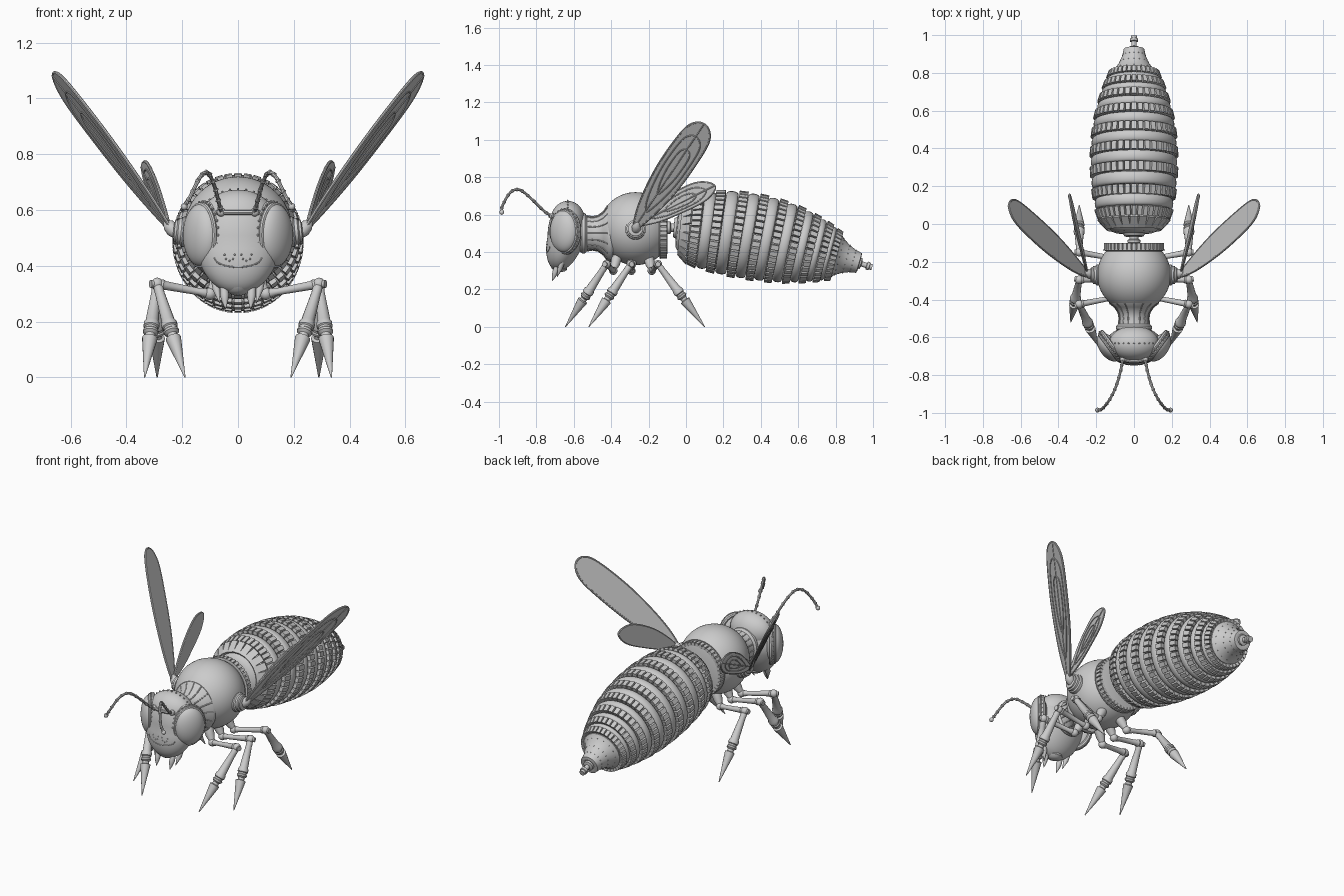
import bpy, bmesh
from math import sin, cos, pi, radians, sqrt, atan
from mathutils import Vector, Matrix

if "Cube" in bpy.data.objects:
    bpy.data.objects.remove(bpy.data.objects["Cube"])

def V(*a): return Vector(a)

def finish(name, bm, fn=None):
    if fn:
        for v in bm.verts: v.co = fn(v.co)
    bmesh.ops.recalc_face_normals(bm, faces=bm.faces)
    me = bpy.data.meshes.new(name); bm.to_mesh(me); bm.free()
    ob = bpy.data.objects.new(name, me)
    bpy.context.collection.objects.link(ob)
    return ob

def lathe(name, prof, origin=(0, 0, 0), axis=(0, 1, 0), seg=32, sx=1, fn=None):
    """Revolve (radius, distance) points about an axis; capped at both ends."""
    bm = bmesh.new()
    q = Vector(axis).to_track_quat('Z', 'Y'); o = Vector(origin); rings = []
    for r, t in prof:
        ring = []
        for i in range(seg):
            p = o + q @ V(r * cos(2*pi*i/seg), r * sin(2*pi*i/seg), t)
            p.x = o.x + (p.x - o.x) * sx
            ring.append(bm.verts.new(p))
        rings.append(ring)
    for a, b in zip(rings, rings[1:]):
        for i in range(seg):
            j = (i + 1) % seg
            bm.faces.new((a[i], a[j], b[j], b[i]))
    bm.faces.new(rings[0]); bm.faces.new(rings[-1])
    return finish(name, bm, fn)

def rod(name, a, b, prof, seg=14):
    """Lathe between two points, profile as (radius, fraction of length)."""
    a, b = Vector(a), Vector(b); d = b - a
    return lathe(name, [(r, f * d.length) for r, f in prof], a, d, seg)

def balls(name, pts, r, sub=1, fn=None):
    bm = bmesh.new()
    for p in pts:
        bmesh.ops.create_icosphere(bm, subdivisions=sub, radius=r, matrix=Matrix.Translation(p))
    return finish(name, bm, fn)

def ellipsoid(name, fn):
    bm = bmesh.new(); bmesh.ops.create_uvsphere(bm, u_segments=40, v_segments=24, radius=1)
    return finish(name, bm, fn)

def teeth(name, y, z0, r, w, n, h=0.03, fn=None, fill=0.72, taper=0):
    """Ring of blocks around the y axis."""
    bm = bmesh.new()
    for i in range(n):
        M = (Matrix.Translation((0, y, z0)) @ Matrix.Rotation(2*pi*i/n, 4, 'Y')
             @ Matrix.Translation((0, 0, r - h/2)) @ Matrix.Rotation(taper, 4, 'X')
             @ Matrix.Diagonal((2*pi*r/n*fill, w, h, 1)))
        bmesh.ops.create_cube(bm, size=1, matrix=M)
    return finish(name, bm, fn)

def smooth(pts, closed=False, n=6):
    """Catmull-Rom through the points."""
    P = [Vector(p) for p in pts]; N = len(P); out = []
    for i in range(N if closed else N - 1):
        g = (lambda k: P[k % N]) if closed else (lambda k: P[max(0, min(N - 1, k))])
        a, b, c, d = g(i-1), g(i), g(i+1), g(i+2)
        for k in range(n):
            t = k / n
            out.append(0.5*(2*b + (c-a)*t + (2*a-5*b+4*c-d)*t*t + (3*b-a-3*c+d)*t**3))
    return out if closed else out + [P[-1]]

def tube(name, pts, r, closed=False):
    cu = bpy.data.curves.new(name, 'CURVE'); cu.dimensions = '3D'
    cu.bevel_depth = r; cu.bevel_resolution = 2; cu.use_fill_caps = True
    sp = cu.splines.new('POLY'); sp.points.add(len(pts) - 1); sp.use_cyclic_u = closed
    for q, p in zip(sp.points, pts): q.co = (*p, 1)
    ob = bpy.data.objects.new(name, cu); bpy.context.collection.objects.link(ob)
    return ob

# ---- Abdomen: built straight along y, then drooped
def droop(p):
    s = p.y + 0.04
    th = atan(0.1 + 0.2 * s)
    return V(p.x, p.y + p.z * sin(th), 0.53 - 0.07*s - 0.13*s*s + p.z * cos(th))

RAD = [(-.04, .12), (0, .165), (.05, .195), (.12, .212), (.22, .226), (.34, .23), (.45, .225),
       (.55, .212), (.65, .187), (.73, .16), (.8, .13)]
def R(y):
    for (a, ra), (b, rb) in zip(RAD, RAD[1:]):
        if y <= b: return ra + (rb - ra) * (y - a) / (b - a)
    return RAD[-1][1]

lathe("abdomen_core", [(R(y) - .03, y) for y, _ in RAD], seg=48, fn=droop)
lathe("abdomen_front_cap", [(.05, -.065), (.06, -.05), (.105, -.045), (.12, -.035), (.165, .0), (.18, .02)],
      seg=40, fn=droop)
teeth("abdomen_front_panels", .0, 0, .172, .07, 24, .02, droop, .9, .75)
TY = [.055, .16, .275, .38, .48, .575, .66, .73, .785]
for i, y in enumerate(TY):
    slope = (R(y + .02) - R(y - .02)) / .04
    teeth(f"abdomen_tooth_ring_{i}", y, 0, R(y) + .006, .05 - .002*i, 40 - (i > 5)*6, .036, droop, .74, atan(slope))
for i, (a, b) in enumerate(zip(TY, TY[1:])):
    y = (a + b) / 2; w = (b - a) * .27; r = R(y) - .016
    lathe(f"abdomen_band_{i}", [(r - .02, y - w)] + [(r + .015*sin(pi*k/8), y - w*cos(pi*k/8)) for k in range(9)]
          + [(r - .02, y + w)], seg=48, fn=droop)
# tail cone, rivets and stinger nozzle
lathe("tail_cone", [(.1, .785), (.118, .79), (.118, .805), (.104, .815), (.08, .85), (.062, .89), (.055, .925),
                    (.04, .928), (.02, .92)], seg=32, fn=droop)
balls("tail_rivets", [V(r*cos(a*pi/8), y, r*sin(a*pi/8)) for r, y in ((.1, .82), (.077, .857), (.062, .893))
                      for a in range(16)], .003, 1, droop)
lathe("stinger", [(.03, .915), (.03, .935), (.014, .94), (.014, .965), (.022, .967), (.022, .98), (.016, .982), (.016, .995)],
      seg=16, fn=droop)

# ---- Waist and thorax
C = V(0, 0, .525)
lathe("waist", [(.03, -.14), (.03, -.1), (.034, -.098), (.034, -.085), (.024, -.08), (.024, -.065), (.05, -.055), (.05, -.04)],
      V(0, 0, .53), seg=20)
lathe("thorax", [(.195*sin(a), -.27 - .195*cos(a)) for a in [radians(40 + 5*k) for k in range(19)]]
      + [(.15, -.14), (.15, -.105), (.135, -.1)], C, seg=48)
teeth("thorax_rear_teeth", -.118, .525, .16, .034, 40, .02)
lathe("thorax_rear_lip", [(.15, -.142), (.163, -.14), (.163, -.136), (.15, -.134)], C, seg=40)
# neck collar with ribs
N = V(0, 0, .5)
NECK = [(.095, -.57), (.108, -.555), (.108, -.54), (.095, -.53), (.09, -.5), (.096, -.47), (.118, -.44), (.148, -.42), (.154, -.405), (.15, -.39)]
lathe("neck", NECK, N, seg=40, sx=.88)
for k in range(16):
    a = 2*pi*k/16
    tube("neck_rib", [V(.88*(r-.001)*cos(a), y, .5 + (r-.001)*sin(a)) for r, y in NECK[3:8]], .0035)

# ---- Head
def headfn(u): return V(.15*u.x, -.64 + .1*u.y - .04*max(0, -u.z), .485 + .185*u.z)
def face(x, z, out=0):
    ux, uz = x / .15, (z - .485) / .185
    return headfn(V(ux, -sqrt(max(0, 1 - ux*ux - uz*uz)), uz)) + V(0, -out, 0)
ellipsoid("head", headfn)
ellipsoid("crown", lambda u: V(.132*u.x, -.632 + .092*u.y, .57 + .103*u.z))
tube("brow_bar", [face(-.075 + .015*k, .592, .006) for k in range(11)], .009)
tube("face_plate_edge", [face(-.085*cos(k*pi/20), .43 - .035*sin(k*pi/20), -.001) for k in range(21)], .003)
for s in (-1, 1):
    balls("face_rivets", [face(s*(.03 + .018*cos(k*pi/4)), .44 - .022*sin(k*pi/4), -.001) for k in range(5)], .004)
balls("crown_rivets", [V(.13*cos(k*pi/14), -.632, .575 + .1*sin(k*pi/14)) for k in range(15)], .005)
lathe("mouth", [(.04, -.03), (.045, 0), (.035, .012), (.015, .02)], V(0, -.68, .315), (0, -.2, -1), 20)

# wing outlines in side view (y, z), starting at the root
FORE = [(-.275, .53), (-.25, .66), (-.15, .865), (-.02, 1.045), (.055, 1.092), (.112, 1.07), (.125, 1.0),
        (.07, .895), (-.06, .715), (-.2, .575)]
HIND = [(-.25, .555), (-.12, .68), (.03, .762), (.12, .77), (.155, .74), (.1, .675), (-.03, .61), (-.16, .56)]

def wing(name, pts, s, x0, a, b):
    y0, z0 = pts[0]
    put = lambda y, z, o=0: V(s*(x0 + a*(y - y0) + b*(z - z0) + o), y, z)
    out = smooth([V(y, z, 0) for y, z in pts], True, 6)
    bm = bmesh.new()
    loops = [[bm.verts.new(put(p.x, p.y, o)) for p in out] for o in (-.005, .005)]
    for l in loops: bm.faces.new(l)
    n = len(out)
    for i in range(n):
        j = (i + 1) % n
        bm.faces.new((loops[0][i], loops[0][j], loops[1][j], loops[1][i]))
    finish(name, bm)
    tube(name + "_rim", [put(p.x, p.y) for p in out], .006, True)
    c = sum(out, Vector((0, 0, 0))) / n
    for k in (.72, .42):
        tube(name + "_vein", [put(*(c + (p - c)*k).xy, .005) for p in out], .0035, True)
    tip = max(out, key=lambda p: (p - out[0]).length)
    tube(name + "_mid_vein", [put(*out[0].lerp(tip, t/10).xy, .005) for t in range(11)], .0035)

LEGS = {"front": (-.37, (.29, -.425, .335), (.19, -.645, 0)),
        "middle": (-.29, (.29, -.295, .335), (.335, -.52, 0)),
        "hind": (-.2, (.29, -.15, .335), (.29, .1, 0))}

for s, side in ((-1, "left"), (1, "right")):
    m = lambda p: V(s*p[0], p[1], p[2])
    # compound eye with riveted rim
    n = V(s*.81, -.59, 0); t = V(s*.59, .81, 0)
    ec = V(s*.133, -.653, .51)
    E = lambda p: ec + t*p.x + V(0, 0, p.y) + n*p.z
    ellipsoid(side + "_eye", lambda p: E(V(p.x*.085, p.y*.112, p.z*.05)))
    ell = lambda k, N, r, d: E(V(cos(2*pi*k/N)*(.082 + r), sin(2*pi*k/N)*(.108 + r), d))
    tube(side + "_eye_rim", [ell(k, 40, .002, 0) for k in range(40)], .009, True)
    tube(side + "_eye_rim_back", [ell(k, 40, .004, -.018) for k in range(40)], .012, True)
    balls(side + "_eye_rivets", [ell(k, 28, .012, -.008) for k in range(28)], .006)
    # antenna
    path = smooth([m(p) for p in ((.06, -.715, .592), (.067, -.76, .62), (.085, -.83, .688), (.108, -.89, .733),
                                  (.136, -.94, .718), (.17, -.98, .65), (.193, -.985, .612))], n=4)
    tube(side + "_antenna", path, .007)
    balls(side + "_antenna_beads", path[1::2], .011)
    balls(side + "_antenna_tip", [path[-1]], .013, 2)
    balls(side + "_antenna_base", [path[0]], .016, 2)
    # mandible and feelers
    rod(side + "_mandible", m((.05, -.69, .32)), m((.045, -.715, .245)), [(.014, 0), (.016, .35), (.012, .6), (.001, 1)])
    rod(side + "_palp", m((.085, -.66, .35)), m((.065, -.69, .265)), [(.012, 0), (.014, .4), (.001, 1)])
    # wing socket and wings
    lathe(side + "_wing_socket", [(.055, 0), (.055, .028), (.048, .034), (.048, .045), (.04, .05), (.04, .058), (.025, .062)],
          m((.17, -.27, .52)), (s, 0, .1), 24)
    rod(side + "_wing_hinge", m((.22, -.27, .515)), m((.262, -.255, .56)), [(.02, 0), (.026, .3), (.022, .7), (.008, 1)])
    wing(side + "_fore_wing", FORE, s, .24, .33, .54)
    wing(side + "_hind_wing", HIND, s, .25, .18, .1)
    # legs
    for nm, (hy, knee, foot) in LEGS.items():
        L = f"{side}_{nm}_leg"
        hip, tro = m((.06, hy, .37)), m((.1, (hy*2 + knee[1])/3, .3))
        knee, foot = m(knee), m(foot)
        rod(L + "_coxa", hip, tro, [(.028, 0), (.025, .5), (.017, .8), (.017, 1)])
        rod(L + "_femur", tro, knee, [(.012, 0), (.017, .1), (.013, .2), (.016, .85), (.021, .9), (.015, 1)])
        rod(L + "_tibia", knee, foot, [(.014, 0), (.018, .06), (.017, .1), (.024, .4), (.029, .42), (.029, .46),
            (.024, .47), (.024, .49), (.028, .5), (.028, .52), (.018, .54), (.018, .57), (.028, .58), (.027, .6), (.012, .84), (.002, 1)])
        balls(L + "_joints", [tro, knee], .023, 2)
        f = (foot - knee).normalized().cross(V(0, 0, 1)).normalized()
        rod(L + "_knee_pin", knee - f*.026, knee + f*.026, [(.014, 0), (.014, 1)])

# curves to mesh, smooth shading with crisp edges
bpy.ops.object.select_all(action='SELECT')
bpy.context.view_layer.objects.active = bpy.data.objects["head"]
bpy.ops.object.convert(target='MESH')
bpy.ops.object.shade_smooth_by_angle(angle=radians(35))
